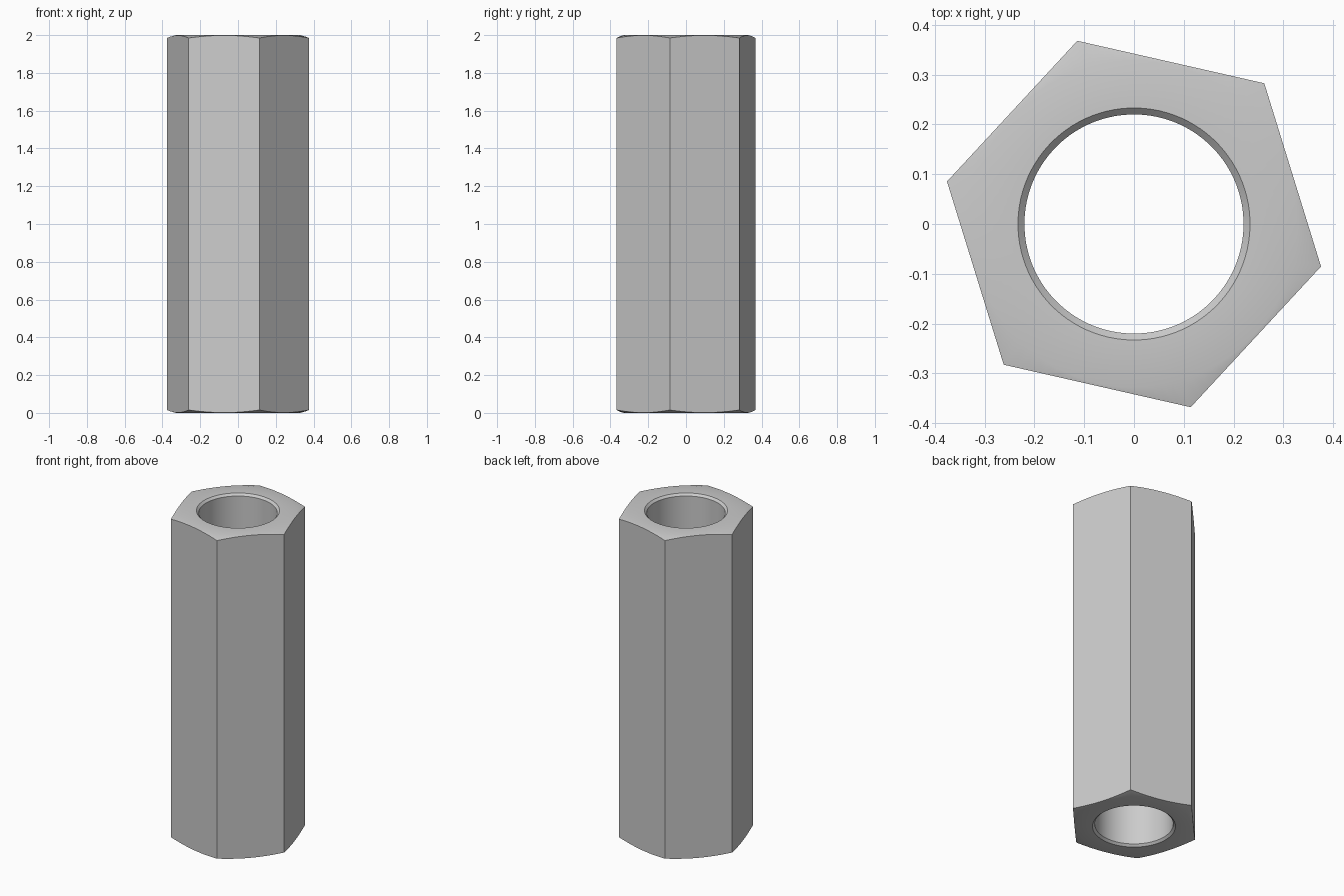
import bpy
import bmesh
from math import cos, sin, tan, radians, pi

cube = bpy.data.objects.get("Cube")
if cube:
    bpy.data.objects.remove(cube, do_unlink=True)

HEIGHT = 2.0
CORNER_RADIUS = 0.385
TURN = radians(-12.8)       # rotation of the hexagon about z
STEPS = 16                  # segments along each flat
SEGMENTS = 6 * STEPS
BORE = 0.22
BORE_CHAMFER = 0.013
FLAT_RADIUS = 0.328         # where the end chamfer starts
CHAMFER_SLOPE = tan(radians(15))


def hex_radius(i):
    """Distance from the axis to the hexagon at segment i."""
    offset = (i % STEPS) / STEPS * pi / 3 - pi / 6
    # flats are sampled by angle, so corners land exactly on segments
    return CORNER_RADIUS * cos(pi / 6) / cos(offset)


def end_profile(i):
    """Radius and drop from the end face, from the bore out to the flats."""
    outer = hex_radius(i)
    return [(BORE, BORE_CHAMFER),
            (BORE + BORE_CHAMFER, 0),
            (FLAT_RADIUS, 0),
            (outer, (outer - FLAT_RADIUS) * CHAMFER_SLOPE)]


# Closed section swept around the axis, the lower end mirrors the upper
bm = bmesh.new()
sections = []
for i in range(SEGMENTS):
    a = TURN + 2 * pi * i / SEGMENTS
    upper = [(r, HEIGHT - d) for r, d in end_profile(i)]
    lower = [(r, d) for r, d in reversed(end_profile(i))]
    sections.append([bm.verts.new((r * cos(a), r * sin(a), z))
                     for r, z in upper + lower])

for i, here in enumerate(sections):
    ahead = sections[(i + 1) % SEGMENTS]
    for j in range(len(here)):
        k = (j + 1) % len(here)
        bm.faces.new((here[j], here[k], ahead[k], ahead[j]))
bmesh.ops.recalc_face_normals(bm, faces=bm.faces[:])

mesh = bpy.data.meshes.new("hex_standoff")
bm.to_mesh(mesh)
bm.free()
standoff = bpy.data.objects.new("hex_standoff", mesh)
bpy.context.collection.objects.link(standoff)

# Plain grey metal
grey = bpy.data.materials.new("grey_metal")
grey.use_nodes = True
colour = (0.6, 0.6, 0.6, 1)
grey.diffuse_color = colour
grey.node_tree.nodes["Principled BSDF"].inputs["Base Color"].default_value = colour
mesh.materials.append(grey)

# Smooth bore and chamfers, sharp hexagon edges
bpy.ops.object.select_all(action="DESELECT")
standoff.select_set(True)
bpy.context.view_layer.objects.active = standoff
bpy.ops.object.shade_smooth_by_angle(angle=radians(25))
